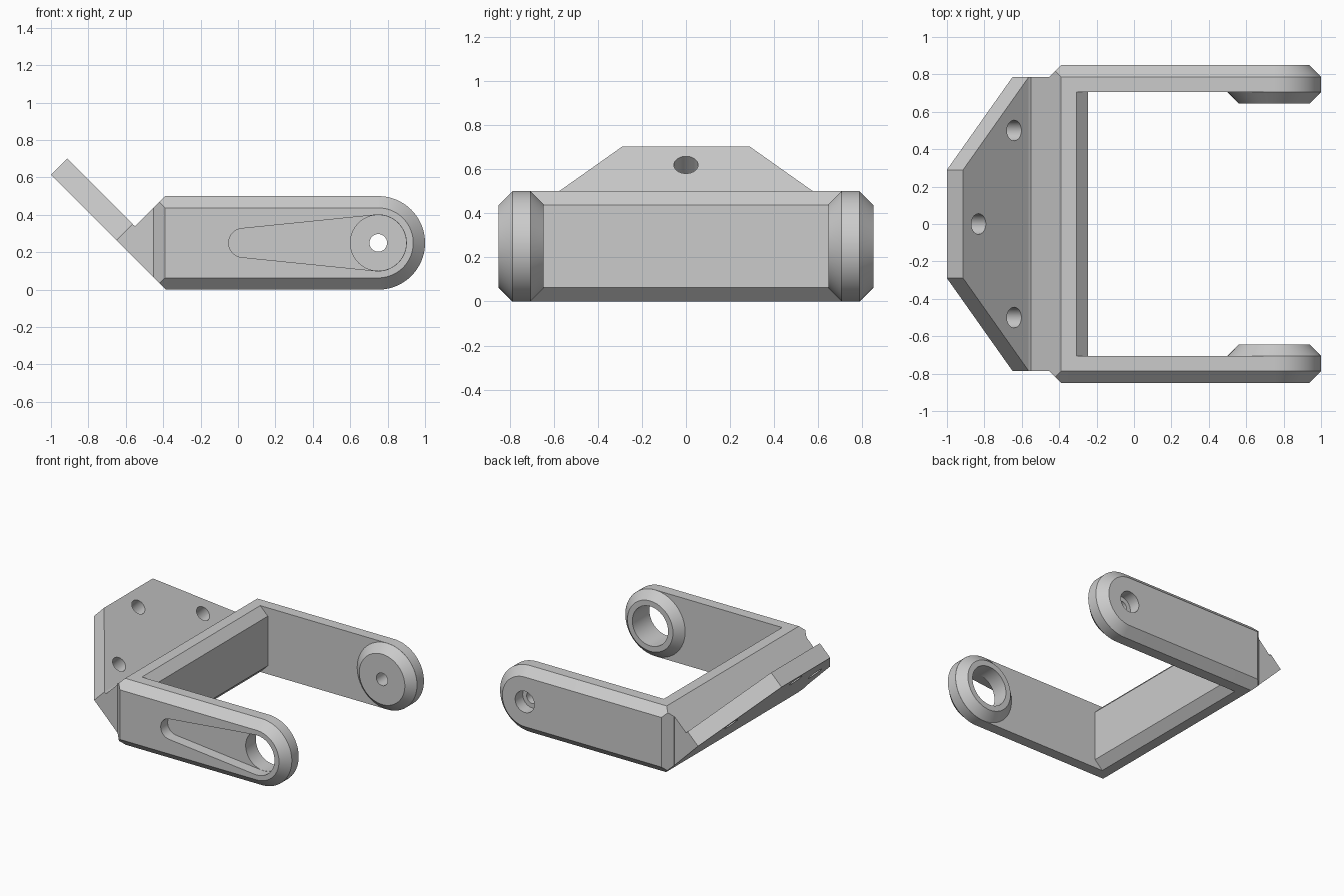
import bpy, bmesh, math
from mathutils import Vector, Matrix

if "Cube" in bpy.data.objects:
    bpy.data.objects.remove(bpy.data.objects["Cube"])

grey = bpy.data.materials.new("plain_grey")
grey.diffuse_color = (0.6, 0.6, 0.6, 1)
grey.use_nodes = True
grey.node_tree.nodes["Principled BSDF"].inputs["Base Color"].default_value = grey.diffuse_color

PX, PZ = 0.75, 0.25          # pivot centre
IN, SIDE, OUT = 0.705, 0.787, 0.85   # arm inner face, chamfer start, outer face
C = 0.063                    # chamfer size


def make(name, bm):
    bmesh.ops.recalc_face_normals(bm, faces=bm.faces)
    me = bpy.data.meshes.new(name)
    bm.to_mesh(me)
    bm.free()
    me.materials.append(grey)
    ob = bpy.data.objects.new(name, me)
    bpy.context.collection.objects.link(ob)
    return ob


def loft(loops):
    """Closed solid through matching loops of points."""
    bm = bmesh.new()
    rings = [[bm.verts.new(p) for p in loop] for loop in loops]
    n = len(rings[0])
    for a, b in zip(rings, rings[1:]):
        for i in range(n):
            j = (i + 1) % n
            bm.faces.new((a[i], a[j], b[j], b[i]))
    bm.faces.new(rings[0])
    bm.faces.new(rings[-1][::-1])
    bmesh.ops.recalc_face_normals(bm, faces=bm.faces)
    return bm


def circle(r, y, n=64):
    return [(PX + r * math.cos(2 * math.pi * i / n), y,
             PZ + r * math.sin(2 * math.pi * i / n)) for i in range(n)]


def arm_outline(inset, y, n=40):
    r, x0 = PZ - inset, -0.453 + inset
    arc = [(PX + r * math.sin(math.pi * i / n), y,
            PZ - r * math.cos(math.pi * i / n)) for i in range(n + 1)]
    return [(x0, y, PZ - r)] + arc + [(x0, y, PZ + r)]


def teardrop(y, n=32):
    """Slot outline: small round at the left, large round at the pivot."""
    x1, r1, r2 = 0.027, 0.077, 0.15
    a = math.acos((r2 - r1) / (PX - x1))     # tangent angle, measured from -x
    pts = []
    for cx, r, t0, t1 in ((PX, r2, a - math.pi, math.pi - a),
                          (x1, r1, math.pi - a, math.pi + a)):
        for i in range(n + 1):
            t = t0 + (t1 - t0) * i / n
            pts.append((cx + r * math.cos(t), y, PZ + r * math.sin(t)))
    return pts


def cut(ob, cutters):
    """Subtract each temporary cutter solid from the object."""
    bpy.context.view_layer.objects.active = ob
    for bm in cutters:
        c = make("cutter", bm)
        c.hide_render = True
        m = ob.modifiers.new("cut", 'BOOLEAN')
        m.operation, m.solver, m.object = 'DIFFERENCE', 'EXACT', c
        bpy.ops.object.modifier_apply(modifier=m.name)
        bpy.data.objects.remove(c)


def prism(profile, y):
    return loft([[(x, -y, z) for x, z in profile],
                 [(x, y, z) for x, z in profile]])


# Arms and round pivot pads, with bores
parts = []
for side, s in (("front", -1), ("back", 1)):
    bm = loft([arm_outline(0, s * IN), arm_outline(0, s * SIDE),
               arm_outline(C, s * OUT)])
    # 45 degree trims at the rear corners
    for co, no in (((-0.39, 0, 0.5), (-1, 0, 1)), ((-0.385, 0, 0), (-1, 0, -1))):
        res = bmesh.ops.bisect_plane(
            bm, geom=bm.verts[:] + bm.edges[:] + bm.faces[:],
            plane_co=co, plane_no=no, clear_outer=True, dist=1e-5)
        edges = [e for e in bm.edges if e.is_boundary]
        bmesh.ops.holes_fill(bm, edges=edges, sides=0)
    arm = make(side + "_arm", bm)
    pad = make(side + "_pivot_pad", loft([
        circle(0.235, s * (IN + 0.015)), circle(0.2495, s * IN),
        circle(0.19, s * 0.645)]))
    if s < 0:
        cut(arm, [loft([teardrop(-0.767), teardrop(-0.95)]),
                  loft([circle(0.149, -0.5), circle(0.149, -0.8)])])
        cut(pad, [loft([circle(0.149, -0.5), circle(0.149, -0.8)])])
    else:
        cut(arm, [loft([circle(0.08, 0.76), circle(0.08, 0.95)]),
                  loft([circle(0.047, 0.5), circle(0.047, 0.8)])])
        cut(pad, [loft([circle(0.047, 0.5), circle(0.047, 0.8)])])
    parts += [arm, pad]

# Cross bar joining the arms
parts.append(make("cross_bar", prism(
    [(-0.453, 0.068), (-0.385, 0), (-0.308, 0), (-0.245, C),
     (-0.245, 0.5 - C), (-0.308, 0.5), (-0.39, 0.5), (-0.453, 0.437)], IN)))

# Wedge behind the bar
parts.append(make("rear_wedge", prism(
    [(-0.65, 0.265), (-0.565, 0.35), (-0.55, 0.34),
     (-0.453, 0.437), (-0.453, 0.068)], 0.785)))

# Tilted mounting plate with three screw holes
outline = [(-1, 0.29), (-0.65, 0.785), (-0.65, -0.785), (-1, -0.29)]
plate = make("mounting_plate", loft(
    [[(x + d, y, -0.385 - x + d) for x, y in outline] for d in (0, 0.0865)]))
holes = []
for x, y in ((-0.64, 0.5), (-0.64, -0.5), (-0.83, 0)):
    bm = bmesh.new()
    bmesh.ops.create_cone(
        bm, cap_ends=True, segments=40, radius1=0.055, radius2=0.055, depth=0.4,
        matrix=Matrix.Translation((x, y, -0.21 - x)) @ Matrix.Rotation(math.pi / 4, 4, 'Y'))
    holes.append(bm)
cut(plate, holes)
parts.append(plate)

# Smooth rounds, sharp edges
for ob in parts:
    bpy.ops.object.select_all(action='DESELECT')
    ob.select_set(True)
    bpy.context.view_layer.objects.active = ob
    bpy.ops.object.shade_smooth_by_angle(angle=math.radians(25))
